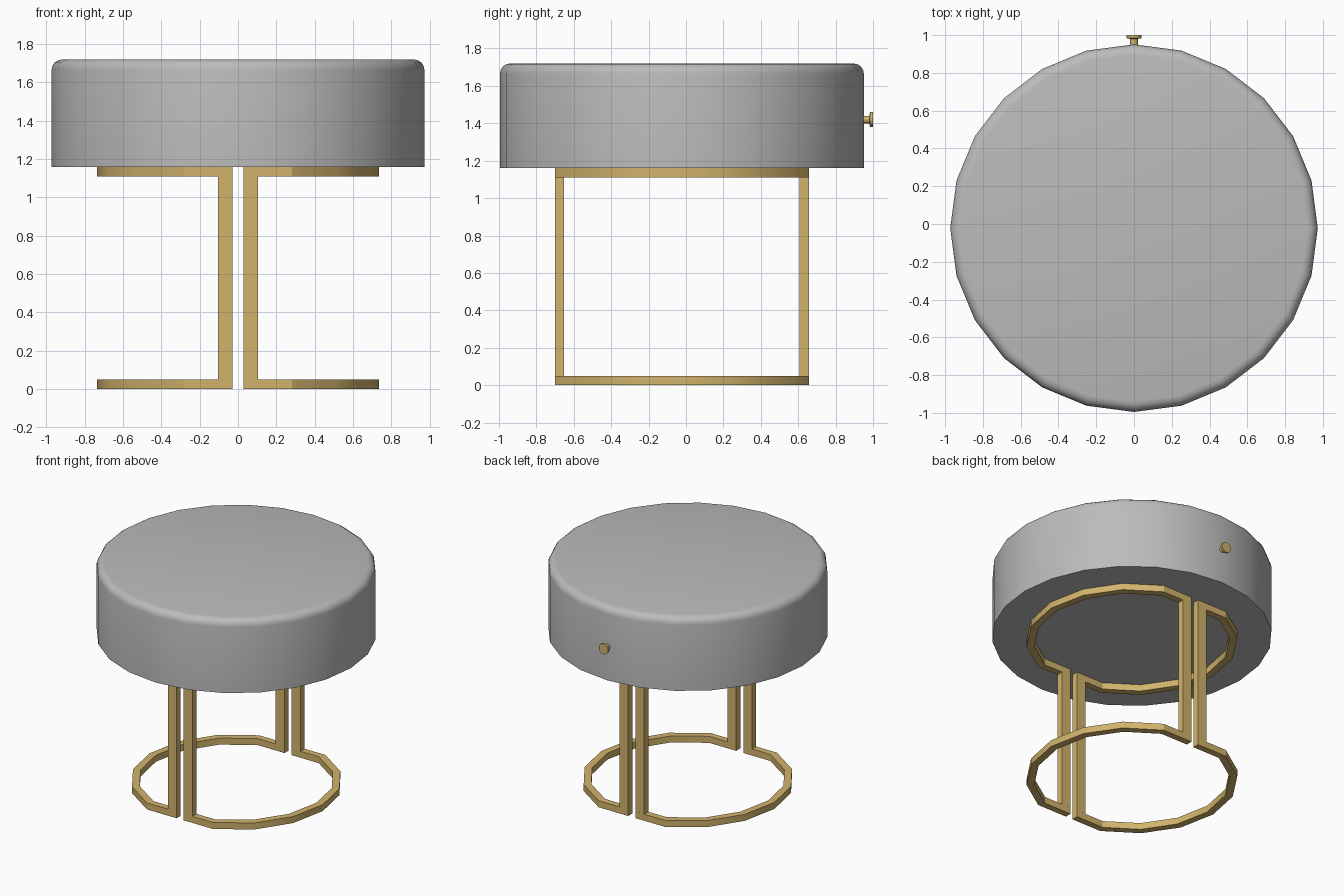
import bpy, bmesh, math
from mathutils import Matrix

if "Cube" in bpy.data.objects:
    bpy.data.objects.remove(bpy.data.objects["Cube"])

CY = -0.022  # stool axis in y


def material(name, rgb):
    m = bpy.data.materials.new(name)
    m.diffuse_color = (*rgb, 1)
    m.use_nodes = True
    m.node_tree.nodes["Principled BSDF"].inputs["Base Color"].default_value = m.diffuse_color
    return m


grey = material("grey fabric", (0.50, 0.50, 0.50))
gold = material("brushed gold", (0.64, 0.45, 0.15))


def finish(bm, name, mat, angle):
    bmesh.ops.recalc_face_normals(bm, faces=bm.faces)
    me = bpy.data.meshes.new(name)
    bm.to_mesh(me)
    bm.free()
    ob = bpy.data.objects.new(name, me)
    bpy.context.collection.objects.link(ob)
    me.materials.append(mat)
    bpy.ops.object.select_all(action='DESELECT')
    ob.select_set(True)
    bpy.context.view_layer.objects.active = ob
    bpy.ops.object.shade_smooth_by_angle(angle=math.radians(angle))
    return ob


def lathe(name, profile, sides, mat, matrix, angle=40):
    """Stack rings of (radius, height) and cap both ends."""
    bm = bmesh.new()
    rings = [[bm.verts.new((r * math.cos(2 * math.pi * i / sides),
                            r * math.sin(2 * math.pi * i / sides), z))
              for i in range(sides)] for r, z in profile]
    for a, b in zip(rings, rings[1:]):
        for i in range(sides):
            j = (i + 1) % sides
            bm.faces.new((a[i], a[j], b[j], b[i]))
    bm.faces.new(rings[0][::-1])
    bm.faces.new(rings[-1])
    bm.transform(matrix)
    return finish(bm, name, mat, angle)


# Round cushion with softened top edge
R, B, T = 0.973, 0.055, 1.72
profile = [(R, 1.16)]
for k in range(5):
    t = math.pi / 2 * k / 4
    profile.append((R - B + B * math.cos(t), T - B + B * math.sin(t)))
lathe("seat", profile, 24, grey, Matrix.Translation((0, CY, 0)))

# Small knob on the back
lathe("back_knob", [(0.02, 0.93), (0.02, 0.98), (0.04, 0.984), (0.04, 1.0)], 16, gold,
      Matrix.Translation((0, 0, 1.42)) @ Matrix.Rotation(-math.pi / 2, 4, 'X'))


# Half-round frames: sixteen-sided arc with flat ends carrying the legs
def arc(r, x0):
    y = r * math.cos(math.pi / 8)
    pts = [(r * math.sin(math.pi * k / 8), -r * math.cos(math.pi * k / 8)) for k in range(1, 8)]
    return [(x0, -y)] + pts + [(x0, y)]


def half_frame(name, side):
    bm = bmesh.new()

    def half_ring(z0, z1):
        loops = [[bm.verts.new((side * x, y + CY, z)) for x, y in arc(r, 0.03)]
                 for r, z in ((0.735, z0), (0.735, z1), (0.681, z1), (0.681, z0))]
        for a, b in zip(loops, loops[1:] + loops[:1]):
            for i in range(len(a) - 1):
                bm.faces.new((a[i], a[i + 1], b[i + 1], b[i]))
        bm.faces.new([l[0] for l in loops])
        bm.faces.new([l[-1] for l in loops])

    half_ring(0, 0.05)
    half_ring(1.11, 1.16)
    for s in (-1, 1):
        bmesh.ops.create_cube(bm, size=1, matrix=Matrix.Translation(
            (side * 0.0675, s * 0.654 + CY, 0.58)) @ Matrix.Diagonal((0.075, 0.05, 1.06, 1)))
    return finish(bm, name, gold, 30)


half_frame("right_frame", 1)
half_frame("left_frame", -1)
